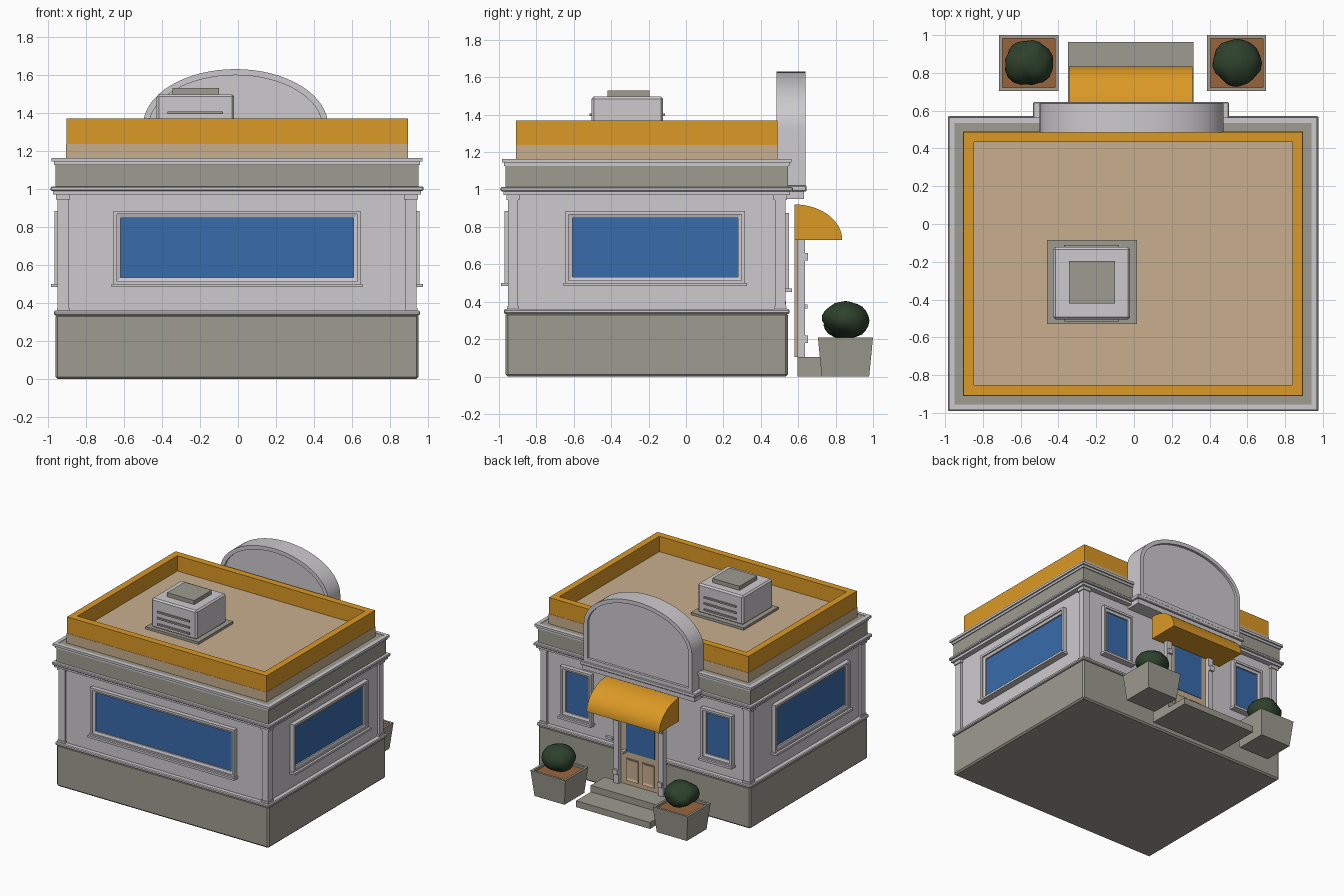
import bpy, bmesh, math, random
from mathutils import Matrix, Vector

random.seed(4)
cube = bpy.data.objects.get("Cube")
if cube:
    bpy.data.objects.remove(cube)


def material(name, *rgb):
    mat = bpy.data.materials.new(name)
    mat.use_nodes = True
    mat.diffuse_color = (*rgb, 1)
    for node in mat.node_tree.nodes:
        if node.type == 'BSDF_PRINCIPLED':
            node.inputs["Base Color"].default_value = (*rgb, 1)
            node.inputs["Roughness"].default_value = 0.8
    return mat


WALL = material("pale wall", .61, .59, .61)
STONE = material("warm grey stone", .34, .33, .28)
ORANGE = material("orange trim", .71, .32, .018)
TAN = material("tan", .58, .43, .27)
GLASS = material("blue glass", .04, .145, .41)
SOIL = material("brown soil", .31, .13, .045)
LEAF = material("dark green leaves", .027, .052, .025)

# Building footprint: centre and half sizes of the plinth
CX, CY, HX, HY = -.005, -.21, .955, .755


def finish(bm, name, mats, smooth=False, bevel=0):
    bmesh.ops.recalc_face_normals(bm, faces=bm.faces)
    mesh = bpy.data.meshes.new(name)
    bm.to_mesh(mesh)
    bm.free()
    for mat in mats:
        mesh.materials.append(mat)
    obj = bpy.data.objects.new(name, mesh)
    bpy.context.collection.objects.link(obj)
    if bevel:
        mod = obj.modifiers.new("Bevel", 'BEVEL')
        mod.width = bevel
        mod.segments = 1
    if smooth:
        bpy.ops.object.select_all(action='DESELECT')
        obj.select_set(True)
        bpy.context.view_layer.objects.active = obj
        bpy.ops.object.shade_smooth_by_angle(angle=math.radians(35))
    return obj


def box_mesh(x, y, z):
    bm = bmesh.new()
    size = Matrix.Diagonal((x[1] - x[0], y[1] - y[0], z[1] - z[0], 1))
    mid = Vector((sum(x), sum(y), sum(z))) / 2
    bmesh.ops.create_cube(bm, size=1, matrix=Matrix.Translation(mid) @ size)
    return bm


def box(name, x, y, z, mat, bevel=0, place=None):
    bm = box_mesh(x, y, z)
    if place:
        bm.transform(place)
    return finish(bm, name, [mat], bevel=bevel)


def facing(bm, direction):
    bm.normal_update()
    return next(f for f in bm.faces if f.normal.dot(Vector(direction)) > .9)


def recess(bm, face, width, depth, index=0):
    """Inset a face and sink it along its normal."""
    normal = face.normal.copy()
    bmesh.ops.inset_region(bm, faces=[face], thickness=width, use_even_offset=True)
    bmesh.ops.translate(bm, verts=face.verts, vec=normal * -depth)
    face.material_index = index


def sink(bm, face, depth, index=0):
    """Push a face straight in, leaving upright sides."""
    shift = face.normal * -depth
    moved = bmesh.ops.extrude_discrete_faces(bm, faces=[face])["faces"][0]
    bmesh.ops.translate(bm, verts=moved.verts, vec=shift)
    moved.material_index = index
    return moved


def slab(name, inset, low, high, mat, bevel=0):
    """Block following the footprint, shrunk by inset."""
    x, y = HX - inset, HY - inset
    return box(name, (CX - x, CX + x), (CY - y, CY + y), (low, high), mat, bevel)


def prism(points, axis, low, high):
    """Extrude a closed profile along x or y."""
    bm = bmesh.new()
    place = (lambda p: (low, *p)) if axis == "x" else (lambda p: (p[0], low, p[1]))
    face = bm.faces.new([bm.verts.new(place(p)) for p in points])
    ends = bmesh.ops.extrude_face_region(bm, geom=[face])["geom"]
    step = (high - low, 0, 0) if axis == "x" else (0, high - low, 0)
    bmesh.ops.translate(bm, vec=step, verts=[v for v in ends if isinstance(v, bmesh.types.BMVert)])
    bmesh.ops.recalc_face_normals(bm, faces=bm.faces)
    return bm


# Stacked body and mouldings
slab("plinth", 0, 0, .34, STONE, .012)
slab("plinth_ledge", -.008, .335, .36, WALL, .006)
slab("walls", .03, .35, 1, WALL)
slab("lower_cornice", -.012, .97, .992, WALL)
slab("lower_cornice_lip", -.026, .99, 1.012, WALL, .005)
slab("frieze", 0, 1.01, 1.158, STONE)
slab("roof_base", .055, 1.15, 1.237, TAN)


def cornice_ring(name, out, low, high):
    x, y = HX + out, HY + out
    bm = box_mesh((CX - x, CX + x), (CY - y, CY + y), (low, high))
    for side in (1, -1):
        face = facing(bm, (0, 0, side))
        bmesh.ops.inset_region(bm, faces=[face], thickness=out + .01, use_even_offset=True)
    caps = [f for f in bm.faces if abs(f.normal.z) > .9 and f.calc_area() > 1]
    bmesh.ops.bridge_loops(bm, edges=[e for f in caps for e in f.edges])
    bmesh.ops.delete(bm, geom=[f for f in caps if f.is_valid], context='FACES_ONLY')
    finish(bm, name, [WALL])


cornice_ring("upper_cornice", .008, 1.125, 1.145)
cornice_ring("upper_cornice_lip", .02, 1.143, 1.162)

# Parapet with a sunken roof floor
px, py = HX - .057, HY - .057
bm = box_mesh((CX - px, CX + px), (CY - py, CY + py), (1.235, 1.37))
top = facing(bm, (0, 0, 1))
recess(bm, top, .055, 0)
sink(bm, top, .125, 1)
finish(bm, "parapet", [ORANGE, TAN])

# Corner pilasters with capitals
for sx in (-1, 1):
    for sy in (-1, 1):
        for part, half, low, high in (("shaft", .028, .35, .96), ("capital", .036, .945, .975),
                                      ("foot", .033, .35, .375)):
            x, y = CX + sx * (HX - .04), CY + sy * (HY - .04)
            box("pilaster_" + part, (x - half, x + half), (y - half, y + half), (low, high), WALL)


# Framed windows, made facing -y and then turned into place
def window(name, x, y, turn, half, low, high):
    place = Matrix.Translation((x, y, 0)) @ Matrix.Rotation(math.radians(turn), 4, 'Z')
    bm = box_mesh((-half, half), (-.035, .01), (low, high))
    face = facing(bm, (0, -1, 0))
    recess(bm, face, .018, 0)
    face = sink(bm, face, .01)
    recess(bm, face, .02, .006)
    sink(bm, face, .012, 1)
    bm.transform(place)
    finish(bm, name, [WALL, GLASS])
    box(name + "_sill", (-half - .01, half + .01), (-.053, .01), (low - .012, low + .006), WALL, place=place)


wx, wy = HX - .03, HY - .03
window("rear_window", CX, CY - wy, 0, .65, .495, .885)
window("left_window", CX + wx, CY + .045, 90, .48, .495, .885)
window("right_window", CX - wx, CY - .045, -90, .48, .495, .885)
for label, x in (("left", .61), ("right", -.655)):
    window("entrance_window_" + label, x, CY + wy, 180, .14, .465, .875)

# Arched sign board, recessed on both sides
arch = [(-.5, 1.02)]
for i in range(33):
    a = math.pi * (1 - i / 32)
    arch.append((-.013 + .487 * math.cos(a), 1.33 + .3 * math.sin(a)))
arch.append((.474, 1.02))
bm = prism(arch, "y", .485, .638)
for side in (1, -1):
    face = facing(bm, (0, side, 0))
    recess(bm, face, .032, 0)
    sink(bm, face, .02)
finish(bm, "sign_board", [WALL], smooth=True)
box("sign_base", (-.52, .49), (.5, .632), (.95, .995), WALL)
box("sign_base_lip", (-.535, .502), (.5, .645), (.99, 1.022), WALL, .005)

# Rounded awning
curve = [(.58, .73)]
for i in range(17):
    a = math.pi / 2 * (1 - i / 16)
    curve.append((.58 + .255 * math.cos(a), .73 + .19 * math.sin(a)))
finish(prism(curve, "x", -.345, .31), "awning", [ORANGE], smooth=True)

# Door, frame and steps
MID = -.015
bm = box_mesh((MID - .18, MID + .18), (.58, .605), (.105, .84))
finish(bm, "door", [TAN])
box("door_glass", (MID - .13, MID + .13), (.604, .609), (.37, .8), GLASS)
for side in (-1, 1):
    x = MID + side * .072
    bm = box_mesh((x - .055, x + .055), (.6, .614), (.14, .32))
    face = facing(bm, (0, 1, 0))
    recess(bm, face, .018, .007)
    finish(bm, "door_panel", [TAN])
    x = MID + side * .2
    box("door_post", (x - .024, x + .024), (.595, .635), (.105, .86), WALL)
    for z in (.2, .64):
        box("post_block", (x - .02, x + .02), (.63, .652), (z - .02, z + .02), WALL)
box("door_header", (MID - .224, MID + .224), (.595, .635), (.84, .88), WALL)
box("door_handle", (.11, .135), (.6, .65), (.365, .385), WALL)
box("letter_plate", (.29, .35), (.515, .535), (.385, .405), WALL)
box("upper_step", (-.35, .315), (.597, .775), (0, .105), STONE)
box("lower_step", (-.35, .315), (.6, .963), (0, .052), STONE)

# Rooftop ventilation unit
box("vent_plinth", (-.46, .015), (-.53, -.085), (1.24, 1.265), STONE)
box("vent_body", (-.428, -.02), (-.505, -.122), (1.26, 1.497), WALL, .012)
box("vent_cap", (-.345, -.1), (-.42, -.195), (1.49, 1.53), STONE)
for z in (1.3, 1.35, 1.4):
    box("vent_louvre", (-.37, -.08), (-.515, -.112), (z - .007, z + .007), STONE)

# Planters with bushes
for x in (-.558, .543):
    bm = box_mesh((x - .157, x + .157), (.705, 1), (0, .21))
    for v in bm.verts:
        if v.co.z < .1:
            v.co.x = x + (v.co.x - x) * .86
            v.co.y = .852 + (v.co.y - .852) * .86
    face = facing(bm, (0, 0, 1))
    recess(bm, face, .018, 0)
    sink(bm, face, .018, 1)
    finish(bm, "planter", [STONE, SOIL])

    bm = bmesh.new()
    bmesh.ops.create_icosphere(bm, subdivisions=3, radius=1)
    lumps = [Vector([random.gauss(0, 1) for _ in range(3)]).normalized() for _ in range(26)]
    for v in bm.verts:
        near = max(v.co.normalized().dot(d) for d in lumps)
        v.co *= .84 + .2 * max(0, (near - .7) / .3)
        v.co = Vector((x + v.co.x * .13, .852 + v.co.y * .125, .3 + v.co.z * .1))
    finish(bm, "bush", [LEAF], smooth=True)
